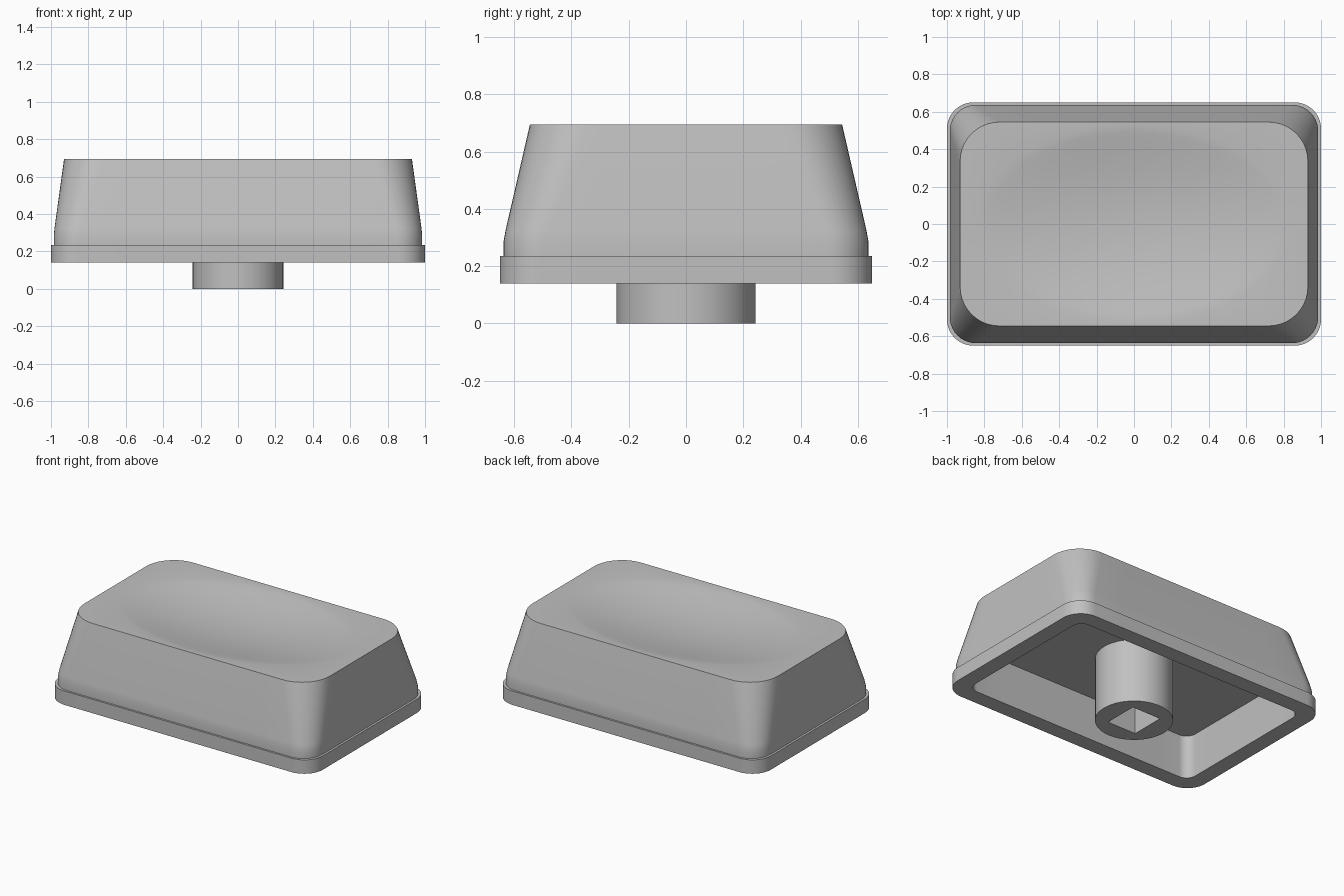
import bpy, bmesh
from math import sin, cos, pi, atan2, hypot

cube = bpy.data.objects.get("Cube")
if cube:
    bpy.data.objects.remove(cube)

grey = bpy.data.materials.new("light grey plastic")
grey.use_nodes = True
colour = (0.53, 0.53, 0.53, 1)
grey.diffuse_color = colour
grey.node_tree.nodes["Principled BSDF"].inputs["Base Color"].default_value = colour


def rounded_rect(hx, hy, r, z, arc=10, side=8):
    """Closed ring: four corner arcs joined by subdivided straight sides."""
    corners = []
    for i, (sx, sy) in enumerate(((1, 1), (-1, 1), (-1, -1), (1, -1))):
        cx, cy = sx * (hx - r), sy * (hy - r)
        angles = [(i + k / arc) * pi / 2 for k in range(arc + 1)]
        corners.append([(cx + r * cos(a), cy + r * sin(a), z) for a in angles])
    ring = []
    for i, corner in enumerate(corners):
        ring += corner
        p, q = corner[-1], corners[(i + 1) % 4][0]
        for k in range(1, side):
            t = k / side
            ring.append((p[0] + (q[0] - p[0]) * t, p[1] + (q[1] - p[1]) * t, z))
    return ring


def loft(name, rings):
    """Skin successive rings and close both ends."""
    bm = bmesh.new()
    loops = [[bm.verts.new(p) for p in ring] for ring in rings]
    n = len(loops[0])
    for a, b in zip(loops, loops[1:]):
        for i in range(n):
            j = (i + 1) % n
            bm.faces.new((a[i], a[j], b[j], b[i]))
    bm.faces.new(loops[0][::-1])
    bm.faces.new(loops[-1])
    bmesh.ops.recalc_face_normals(bm, faces=bm.faces)
    mesh = bpy.data.meshes.new(name)
    bm.to_mesh(mesh)
    bm.free()
    mesh.materials.append(grey)
    obj = bpy.data.objects.new(name, mesh)
    bpy.context.collection.objects.link(obj)
    bpy.ops.object.select_all(action='DESELECT')
    obj.select_set(True)
    bpy.context.view_layer.objects.active = obj
    bpy.ops.object.shade_smooth_by_angle(angle=pi / 6)
    return obj


# Cap shell: hollow inside, flange, tapered walls
TOP, CEILING, BOTTOM = 0.695, 0.44, 0.14
rings = [
    rounded_rect(0.89, 0.54, 0.07, CEILING),
    rounded_rect(0.89, 0.54, 0.07, BOTTOM),
    rounded_rect(1.0, 0.65, 0.14, BOTTOM),
    rounded_rect(1.0, 0.65, 0.14, 0.235),
    rounded_rect(0.985, 0.637, 0.14, 0.235),
    rounded_rect(0.985, 0.637, 0.14, 0.285),
    rounded_rect(0.981, 0.63, 0.143, 0.325),
    rounded_rect(0.93, 0.545, 0.21, TOP),
]

# Shallow elliptical finger dish in the top face
DISH_X, DISH_Y, DEPTH, STEPS = 0.84, 0.525, 0.065, 14
angles = [atan2(y / DISH_Y, x / DISH_X) for x, y, z in rings[-1]]
for k in range(STEPS):
    r = 1 - k / STEPS
    z = TOP - DEPTH * (1 - r * r) ** 1.2
    rings.append([(DISH_X * r * cos(a), DISH_Y * r * sin(a), z) for a in angles])
loft("cap_shell", rings)

# Stem: round post with a square socket
SIDES = 48


def circle(r, z):
    return [(r * cos(2 * pi * i / SIDES), r * sin(2 * pi * i / SIDES), z)
            for i in range(SIDES)]


def rectangle(hx, hy, z):
    points = []
    for x, y, _ in circle(1, z):
        m = max(abs(x), abs(y))
        points.append((hx * x / m, hy * y / m, z))
    return points


loft("stem", [circle(0.242, CEILING + 0.02), circle(0.242, 0),
              rectangle(0.11, 0.12, 0), rectangle(0.11, 0.12, 0.42)])
